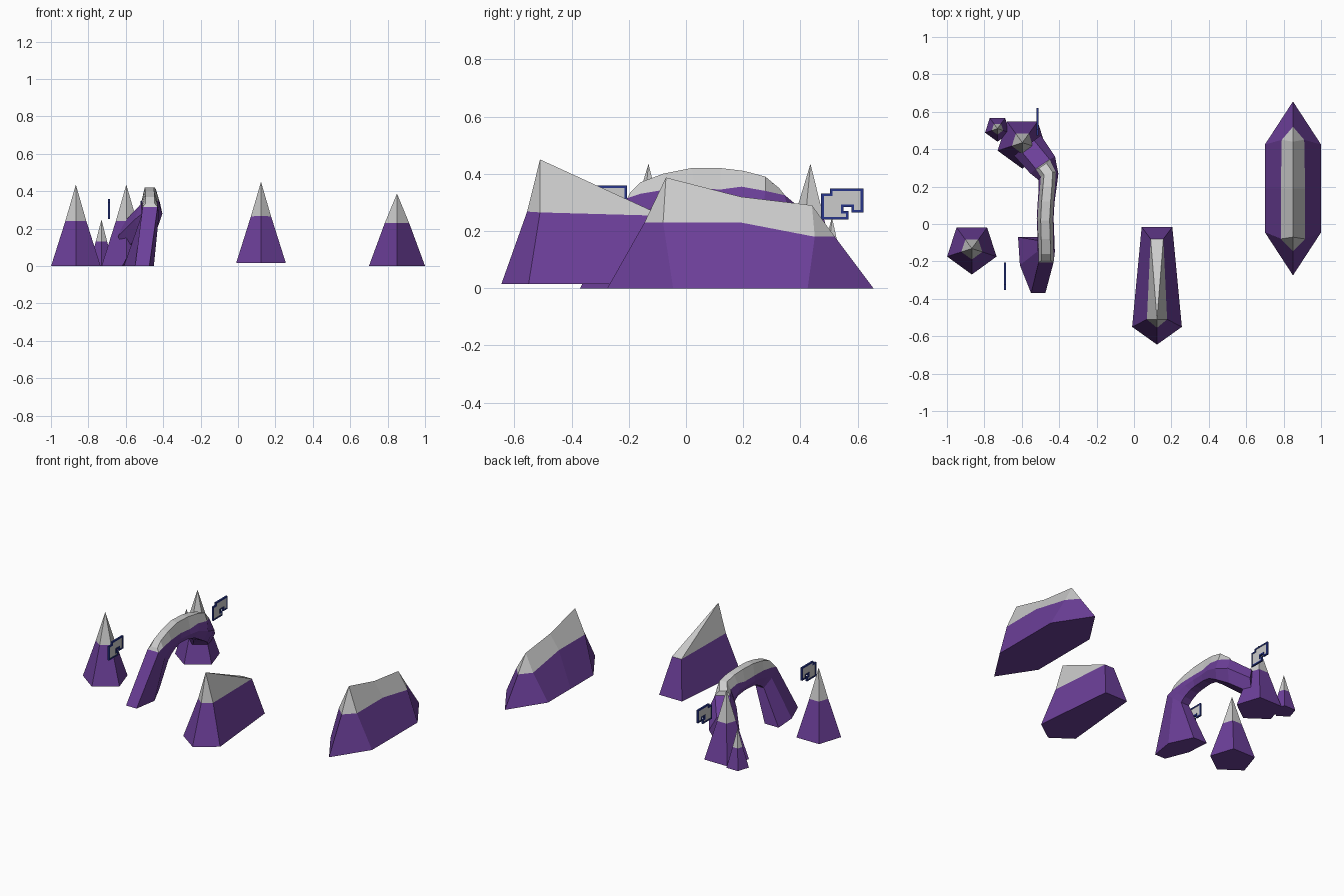
import bpy, bmesh, math
from mathutils import Vector

if "Cube" in bpy.data.objects:
    bpy.data.objects.remove(bpy.data.objects["Cube"])


def material(name, col):
    m = bpy.data.materials.new(name)
    m.diffuse_color = (*col, 1)
    m.use_nodes = True
    m.node_tree.nodes["Principled BSDF"].inputs["Base Color"].default_value = m.diffuse_color
    return m


PURPLE = material("purple", (0.15, 0.05, 0.32))
NAVY = material("navy", (0.02, 0.035, 0.25))


def finish(name, bm, mat=None):
    bmesh.ops.remove_doubles(bm, verts=bm.verts, dist=0.0005)
    bmesh.ops.recalc_face_normals(bm, faces=bm.faces)
    me = bpy.data.meshes.new(name)
    bm.to_mesh(me)
    bm.free()
    if mat:
        me.materials.append(mat)
    ob = bpy.data.objects.new(name, me)
    bpy.context.collection.objects.link(ob)
    return ob


def loft(name, rings, mat=None, ends=(True, True)):
    """Skin a list of equally sized closed rings; repeated points collapse."""
    bm = bmesh.new()
    rows = [[bm.verts.new(p) for p in r] for r in rings]
    n = len(rows[0])
    for a, b in zip(rows, rows[1:]):
        for i in range(n):
            j = (i + 1) % n
            bm.faces.new((a[i], a[j], b[j], b[i]))
    if ends[0]:
        bm.faces.new(rows[0][::-1])
    if ends[1]:
        bm.faces.new(rows[-1])
    return finish(name, bm, mat)


def rock(name, base, mid, top):
    """Purple body with a grey cap tapering to a point or ridge."""
    loft(name + "_body", [base, mid], PURPLE)
    loft(name + "_cap", [mid, top], ends=(True, False))


def pentagon(x, y, z, r):
    return [(x + r * math.sin(k * math.tau / 5), y - r * math.cos(k * math.tau / 5), z)
            for k in range(5)]


# Pointed five-sided peaks
for name, x, y, r, rm, zm, h in (
        ("left_peak", -0.867, -0.131, 0.139, 0.059, 0.24, 0.435),
        ("arch_peak", -0.597, 0.435, 0.139, 0.059, 0.24, 0.435),
        ("small_peak", -0.73, 0.51, 0.07, 0.032, 0.13, 0.248)):
    rock(name, pentagon(x, y, 0, r), pentagon(x, y, zm, rm), [(x, y, h)] * 5)


def mirrored(x, half):
    """Half outline (first and last points may lie on the axis), mirrored about x."""
    right = [(x + d, y, z) for d, y, z in half]
    left = [(x - d, y, z) for d, y, z in reversed(half) if d > 0]
    return right + left


# Middle ridge: stretched pentagon peak
rock("middle_ridge",
     mirrored(0.123, [(0, -0.645, 0.015), (0.133, -0.55, 0.015), (0.082, -0.016, 0.015)]),
     mirrored(0.123, [(0, -0.555, 0.268), (0.054, -0.51, 0.265), (0.034, -0.08, 0.253)]),
     [(0.123, -0.51, 0.45)] * 5)

# Right ridge: long hexagon with a sloping crest
A, M, B = (0.85, -0.07, 0.387), (0.85, 0.19, 0.32), (0.85, 0.44, 0.29)
rock("right_ridge",
     mirrored(0.85, [(0, -0.275, 0), (0.15, -0.045, 0), (0.15, 0.19, 0),
                     (0.15, 0.425, 0), (0, 0.655, 0)]),
     mirrored(0.85, [(0, -0.145, 0.23), (0.065, -0.08, 0.23), (0.065, 0.19, 0.23),
                     (0.06, 0.45, 0.18), (0, 0.52, 0.18)]),
     [A, A, M, B, B, B, M, A])

# Arch stations: x, lateral angle, (y, z) outer line, (y, z) inner line, half widths
body = [
    (-0.530, -0.1, (-0.37, 0.0), (-0.07, 0.0), (0.038, 0.08, 0.05)),
    (-0.470, 0, (-0.205, 0.315), (-0.09, 0.22), (0.04, 0.047, 0.03)),
    (-0.470, 0, (-0.16, 0.33), (-0.06, 0.245), (0.04, 0.045, 0.03)),
    (-0.472, 0, (-0.07, 0.345), (-0.01, 0.27), (0.04, 0.045, 0.03)),
    (-0.475, 0, (0.03, 0.35), (0.03, 0.28), (0.04, 0.045, 0.03)),
    (-0.470, 0, (0.12, 0.345), (0.11, 0.28), (0.04, 0.045, 0.03)),
    (-0.463, 0.1, (0.19, 0.355), (0.17, 0.265), (0.04, 0.048, 0.03)),
    (-0.458, 0.3, (0.265, 0.34), (0.24, 0.22), (0.042, 0.056, 0.035)),
    (-0.488, 0.6, (0.32, 0.325), (0.31, 0.17), (0.045, 0.08, 0.04)),
    (-0.57, 0.65, (0.42, 0.24), (0.42, 0.08), (0.045, 0.09, 0.05))]
tops = [(-0.195, 0.335), (-0.16, 0.37), (-0.08, 0.40), (0.02, 0.42), (0.12, 0.42),
        (0.20, 0.41), (0.27, 0.39), (0.312, 0.35)]


def arch_point(x, ang, yz, off):
    return Vector((x + off * math.cos(ang), yz[0] + off * math.sin(ang), yz[1]))


body_rings, cap_rings = [], []
for i, (x, ang, m, b, (wm, ws, wb)) in enumerate(body):
    s = ((m[0] + b[0]) / 2, (m[1] + b[1]) / 2)
    ang_flat = 0 if i == 0 else ang
    xb = x - 0.04 if i == 0 else x
    body_rings.append([arch_point(x + 0.018 * (i == 0), 0 if i == 0 else ang, m, -wm),
                       arch_point(x, ang_flat, s, -ws), arch_point(xb, ang_flat, b, -wb),
                       arch_point(xb, ang_flat, b, wb), arch_point(x, ang_flat, s, ws),
                       arch_point(x + 0.018 * (i == 0), ang_flat, m, wm)])
    if 1 <= i <= len(tops):
        t = tops[i - 1]
        cap_rings.append([arch_point(x, ang, m, -wm), arch_point(x, ang, t, -0.024),
                          arch_point(x, ang, t, 0.024), arch_point(x, ang, m, wm)])
loft("arch_body", body_rings, PURPLE)
loft("arch_cap", cap_rings)

# Flat hanging signs: grey panel with a stepped, hooked navy border
outline = [(0.477, 0.327), (0.507, 0.327), (0.507, 0.344), (0.615, 0.344), (0.615, 0.269),
           (0.582, 0.269), (0.582, 0.288), (0.546, 0.288), (0.546, 0.266), (0.563, 0.266),
           (0.563, 0.245), (0.477, 0.245)]


def sign(name, x, dy, dz):
    pts = [(y + dy, z + dz) for y, z in outline]
    t = 0.003
    bm = bmesh.new()
    f = bm.faces.new([bm.verts.new((x - t, y, z)) for y, z in pts])
    ext = bmesh.ops.extrude_face_region(bm, geom=[f])
    bmesh.ops.translate(bm, vec=(2 * t, 0, 0),
                        verts=[v for v in ext["geom"] if isinstance(v, bmesh.types.BMVert)])
    finish(name + "_panel", bm)
    w = 0.0045
    bm = bmesh.new()
    for (y0, z0), (y1, z1) in zip(pts, pts[1:] + pts[:1]):
        cube = bmesh.ops.create_cube(bm, size=1)["verts"]
        size = (0.011, abs(y1 - y0) + 2 * w, abs(z1 - z0) + 2 * w)
        bmesh.ops.scale(bm, vec=size, verts=cube)
        bmesh.ops.translate(bm, vec=(x, (y0 + y1) / 2, (z0 + z1) / 2), verts=cube)
    finish(name + "_border", bm, NAVY)


sign("front_sign", -0.69, -0.825, 0.01)
sign("back_sign", -0.515, 0, 0)
